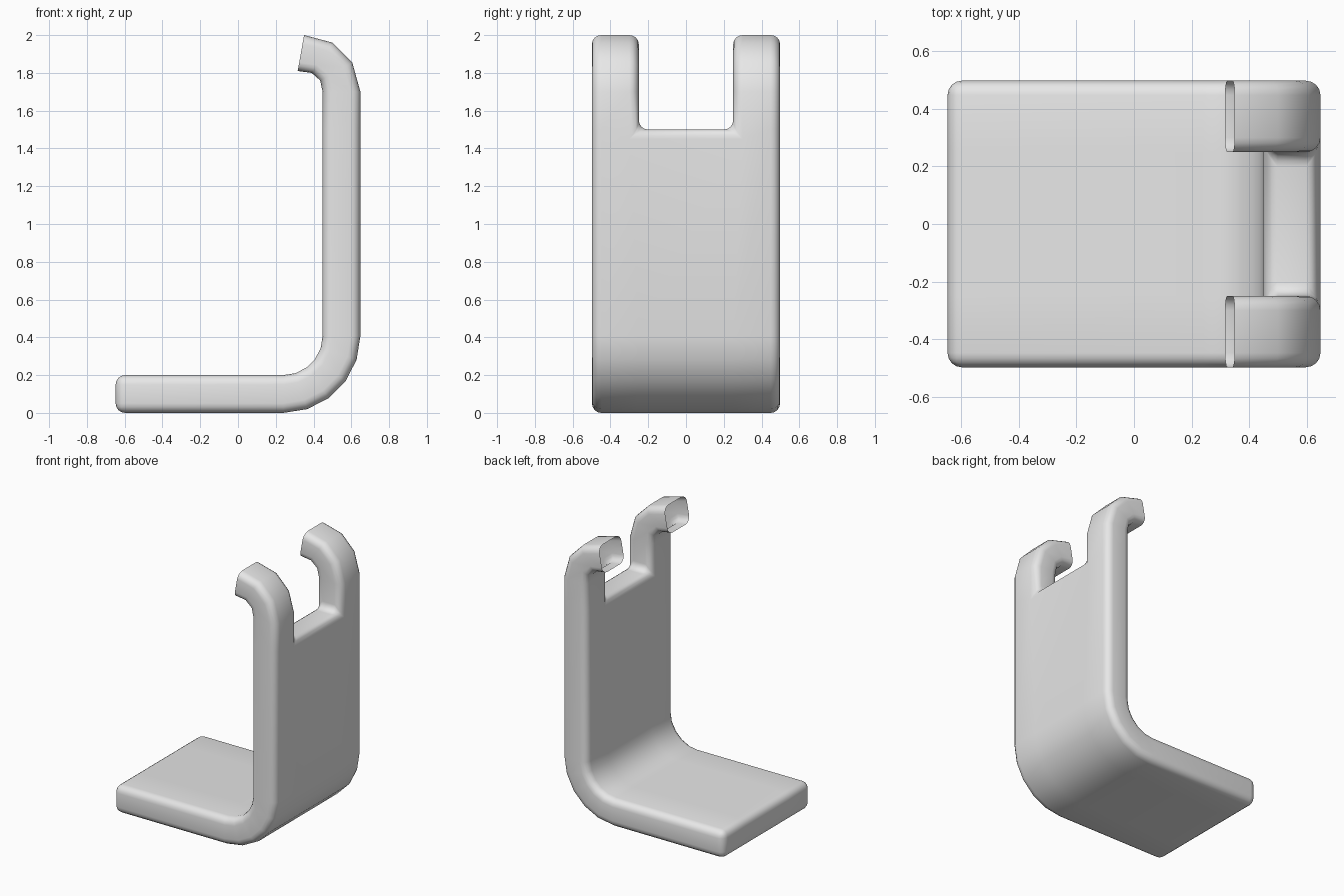
import bpy, bmesh, math

cube = bpy.data.objects.get("Cube")
if cube:
    bpy.data.objects.remove(cube, do_unlink=True)

grey = bpy.data.materials.new("light grey")
grey.use_nodes = True
colour = (0.8, 0.8, 0.8, 1)
grey.diffuse_color = colour
grey.node_tree.nodes["Principled BSDF"].inputs["Base Color"].default_value = colour

# Side profile: pairs of (outer, inner) points from foot tip to hook end
profile = [((-0.648, 0), (-0.648, 0.2))]
for i in range(6):
    a = math.radians(-90 + 18 * i)
    profile.append(tuple((0.24 + r * math.cos(a), 0.408 + r * math.sin(a)) for r in (0.408, 0.208)))
slot_start = len(profile)
profile += [((0.648, 1.5), (0.448, 1.5)),
            ((0.648, 1.7), (0.448, 1.7)),
            ((0.605, 1.855), (0.435, 1.76)),
            ((0.50, 1.96), (0.39, 1.80)),
            ((0.35, 2.0), (0.316, 1.81))]
widths = (-0.498, -0.25, 0.25, 0.498)

# Bent plate with a slot between two open-ended hooks
bm = bmesh.new()
grid = [[[bm.verts.new((p[0], y, p[1])) for p in pair] for y in widths] for pair in profile]
last = len(profile) - 1


def solid(i, k):
    return 0 <= i < last and 0 <= k < 3 and (k != 1 or i < slot_start)


for i in range(last):
    for k in range(3):
        if not solid(i, k):
            continue
        a, b, c, d = grid[i][k], grid[i + 1][k], grid[i + 1][k + 1], grid[i][k + 1]
        for s in (0, 1):
            bm.faces.new([v[s] for v in (a, b, c, d)])
        sides = [((i, k - 1), a, b), ((i, k + 1), d, c), ((i - 1, k), a, d)]
        if i + 1 < last:
            sides.append(((i + 1, k), b, c))
        for cell, p, q in sides:
            if not solid(*cell):
                bm.faces.new((p[0], q[0], q[1], p[1]))
loose = [v for v in bm.verts if not v.link_faces]
bmesh.ops.delete(bm, geom=loose, context='VERTS')
bmesh.ops.recalc_face_normals(bm, faces=bm.faces)

mesh = bpy.data.meshes.new("hooked_bracket")
bm.to_mesh(mesh)
bm.free()
mesh.materials.append(grey)
bracket = bpy.data.objects.new("hooked_bracket", mesh)
bpy.context.collection.objects.link(bracket)

# Rounded edges
bevel = bracket.modifiers.new("rounded_edges", 'BEVEL')
bevel.width = 0.05
bevel.segments = 4
bevel.limit_method = 'ANGLE'
bevel.angle_limit = math.radians(45)
bevel.use_clamp_overlap = False

bpy.ops.object.select_all(action='DESELECT')
bracket.select_set(True)
bpy.context.view_layer.objects.active = bracket
bpy.ops.object.modifier_apply(modifier=bevel.name)
bpy.ops.object.shade_smooth_by_angle(angle=math.radians(40))
